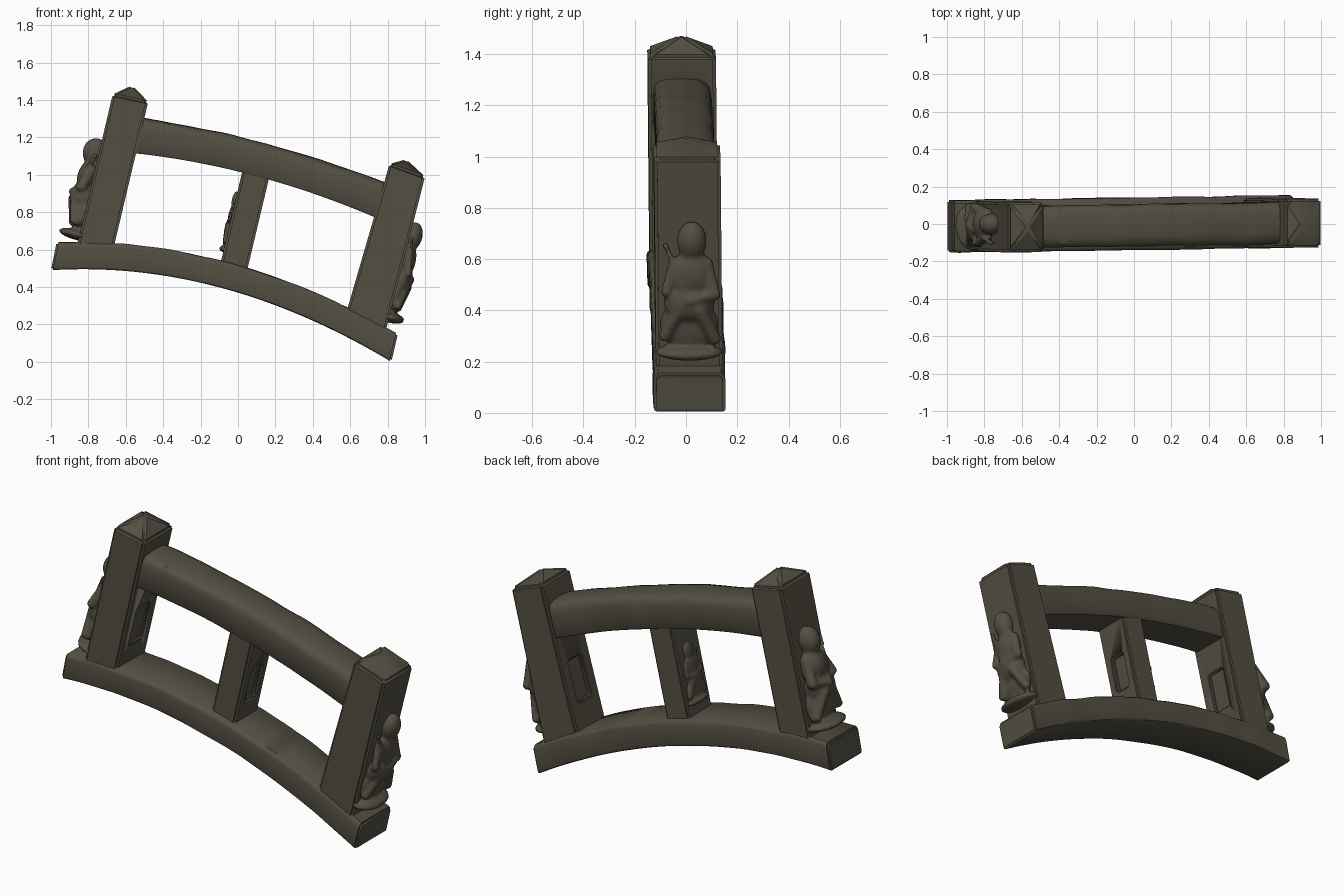
import bpy, bmesh, math
from mathutils import Vector, Matrix, noise

if "Cube" in bpy.data.objects:
    bpy.data.objects.remove(bpy.data.objects["Cube"])

stone = bpy.data.materials.new("dark_olive_stone")
stone.diffuse_color = (0.088, 0.078, 0.056, 1)
stone.use_nodes = True
stone.node_tree.nodes["Principled BSDF"].inputs["Base Color"].default_value = stone.diffuse_color


def lean(x, z):
    # the whole panel is very slightly twisted in y
    return 0.011 * x - 0.012 * (z - 0.5)


def pt(x, v, z):
    return Vector((x, v + lean(x, z), z))


def finish(name, bm, angle=40):
    bmesh.ops.recalc_face_normals(bm, faces=bm.faces)
    me = bpy.data.meshes.new(name)
    bm.to_mesh(me)
    bm.free()
    ob = bpy.data.objects.new(name, me)
    bpy.context.collection.objects.link(ob)
    me.materials.append(stone)
    activate(ob)
    bpy.ops.object.shade_smooth_by_angle(angle=math.radians(angle))
    return ob


def activate(ob):
    bpy.ops.object.select_all(action='DESELECT')
    ob.select_set(True)
    bpy.context.view_layer.objects.active = ob


def curve(p, x):
    # parabola through three points
    (a, fa), (b, fb), (c, fc) = p
    s1 = (fb - fa) / (b - a)
    s2 = ((fc - fb) / (c - b) - s1) / (c - a)
    return fa + s1 * (x - a) + s2 * (x - a) * (x - b)


def rail(name, low, up, half, section, n=44):
    bm = bmesh.new()
    rings = []
    for i in range(n + 1):
        t = i / n
        xl = low[0][0] + t * (low[2][0] - low[0][0])
        xu = up[0][0] + t * (up[2][0] - up[0][0])
        a, b = (xl, curve(low, xl)), (xu, curve(up, xu))
        ring = []
        for v, h in section:
            x, z = a[0] + h * (b[0] - a[0]), a[1] + h * (b[1] - a[1])
            co = pt(x, v * half, z)
            if 0 < i < n:
                co.z += 0.006 * noise.noise(co * 7) * h
                co.y += 0.006 * noise.noise(co * 6 + Vector((9, 0, 0)))
            ring.append(bm.verts.new(co))
        rings.append(ring)
    m = len(section)
    for r, s in zip(rings, rings[1:]):
        for j in range(m):
            bm.faces.new((r[j], r[(j + 1) % m], s[(j + 1) % m], s[j]))
    ends = [bm.faces.new(rings[0]), bm.faces.new(rings[-1])]
    rim = list({e for f in ends for e in f.edges})
    bmesh.ops.bevel(bm, geom=rim, offset=0.01, segments=2, affect='EDGES')
    return finish(name, bm)


def post(name, bl, br, tr, tl, half, apex=None):
    # leaning square post, optionally with a pyramid cap
    bm = bmesh.new()

    def ring(a, b):
        return [bm.verts.new(pt(p[0], v * half, p[1]))
                for p, v in ((a, -1), (b, -1), (b, 1), (a, 1))]
    lo, hi = ring(bl, br), ring(tl, tr)
    bm.faces.new(lo)
    for j in range(4):
        k = (j + 1) % 4
        bm.faces.new((lo[j], lo[k], hi[k], hi[j]))
    if apex:
        top = bm.verts.new(pt(apex[0], 0, apex[1]))
        for j in range(4):
            bm.faces.new((hi[j], hi[(j + 1) % 4], top))
    else:
        bm.faces.new(hi)
    bmesh.ops.bevel(bm, geom=bm.edges[:], offset=0.012, segments=2, affect='EDGES')
    return finish(name, bm)


def recess(ob, x, z, tilt, wide, tall, depth=0.022):
    # shallow framed panel cut into an inner face
    bm = bmesh.new()
    bmesh.ops.create_cube(bm, size=1)
    bmesh.ops.scale(bm, vec=(depth * 2, wide, tall), verts=bm.verts)
    bmesh.ops.bevel(bm, geom=bm.edges[:], offset=0.012, segments=3, affect='EDGES')
    bmesh.ops.rotate(bm, matrix=Matrix.Rotation(tilt, 3, 'Y'), verts=bm.verts)
    bmesh.ops.translate(bm, vec=pt(x, 0, z), verts=bm.verts)
    cutter = finish("panel_cutter", bm)
    cutter.hide_render = True
    mod = ob.modifiers.new("panel", 'BOOLEAN')
    mod.operation, mod.object, mod.solver = 'DIFFERENCE', cutter, 'EXACT'
    activate(ob)
    bpy.ops.object.modifier_apply(modifier=mod.name)
    bpy.data.objects.remove(cutter)


def carved_figure(name, base, up, side, su=1.0, sv=1.0, sn=1.0, voxel=0.011):
    # seated figure in relief; u runs up the post, v across, n outwards
    u_ax = Vector((up[0], 0, up[1])).normalized()
    n_ax = Vector((-u_ax.z, 0, u_ax.x)) if side < 0 else Vector((u_ax.z, 0, -u_ax.x))
    bm = bmesh.new()

    def blob(u, v, n, ru, rv, rn):
        c = pt(base[0], v * sv, base[1]) + u_ax * u * su + n_ax * n * sn
        for q in bmesh.ops.create_icosphere(bm, subdivisions=3, radius=1)["verts"]:
            p = q.co.copy()
            q.co = (c + u_ax * p.z * ru * su + n_ax * p.x * rn * sn
                    + Vector((0, p.y * rv * sv, 0)))

    def limb(a, b, r):
        for i in range(7):
            p = Vector(a).lerp(Vector(b), i / 6)
            blob(p.x, p.y, p.z, r, r, r)

    blob(0.49, 0.01, 0.012, 0.078, 0.058, 0.05)      # head
    blob(0.35, 0.01, 0.01, 0.10, 0.085, 0.05)        # chest
    blob(0.24, 0.00, 0.01, 0.08, 0.10, 0.06)         # lap
    blob(0.15, 0.00, 0.00, 0.11, 0.115, 0.038)       # robe
    blob(0.04, 0.00, 0.00, 0.03, 0.135, 0.08)        # ledge
    limb((0.47, -0.09, 0.01), (0.29, -0.02, 0.05), 0.014)   # staff
    limb((0.40, 0.07, 0.01), (0.28, 0.10, 0.04), 0.024)     # arms
    limb((0.28, 0.10, 0.04), (0.26, 0.00, 0.06), 0.02)
    limb((0.40, -0.06, 0.01), (0.29, -0.09, 0.035), 0.022)
    limb((0.24, -0.03, 0.045), (0.11, -0.095, 0.025), 0.024)  # legs
    limb((0.22, 0.04, 0.05), (0.10, 0.10, 0.025), 0.026)
    ob = finish(name, bm, 180)
    mod = ob.modifiers.new("blend", 'REMESH')
    mod.mode, mod.voxel_size, mod.use_smooth_shade = 'VOXEL', voxel, True
    mod = ob.modifiers.new("soften", 'SMOOTH')
    mod.iterations, mod.factor = 3, 0.5
    return ob


# arched rails
soft_box = [(-0.93, 0), (0.93, 0), (0.98, 0.03), (1, 0.09), (1, 0.84), (0.97, 0.93),
            (0.88, 1), (-0.88, 1), (-0.97, 0.93), (-1, 0.84), (-1, 0.09), (-0.98, 0.03)]
round_top = [(-0.93, 0), (0.93, 0), (1, 0.06), (1, 0.72), (0.95, 0.83), (0.82, 0.93),
             (0.5, 0.985), (0, 1), (-0.5, 0.985), (-0.82, 0.93), (-0.95, 0.83),
             (-1, 0.72), (-1, 0.06)]
rail("bottom_rail", [(-1, .49), (0, .37), (.82, 0)],
     [(-.97, .64), (-.1, .543), (.855, .15)], 0.14, soft_box)
rail("top_rail", [(-.60, 1.12), (.09, .995), (.78, .752)],
     [(-.56, 1.312), (.1, 1.18), (.84, .94)], 0.112, round_top)

# posts
left = post("left_post", (-.865, .60), (-.672, .58), (-.48, 1.39), (-.67, 1.43),
            0.133, (-.565, 1.478))
right = post("right_post", (.575, .25), (.79, .165), (1.0, .99), (.81, 1.058),
             0.13, (.9, 1.083))
middle = post("middle_post", (-.10, .50), (.042, .46), (.175, 1.02), (.028, 1.04), 0.105)

# recessed panels on the inner faces
recess(left, -.60, .85, 0.235, 0.13, 0.24)
recess(right, .655, .53, 0.28, 0.13, 0.24)
recess(middle, .098, .70, 0.235, 0.11, 0.21)

# relief carvings on the outer faces and on the middle post
carved_figure("left_carving", (-.862, .64), (.24, 1), -1, 1.0, 1.0, 1.35)
carved_figure("right_carving", (.803, .20), (.25, .97), 1)
carved_figure("middle_carving", (-.080, .58), (.235, 1), -1, 0.6, 0.7, 0.32, 0.007)
